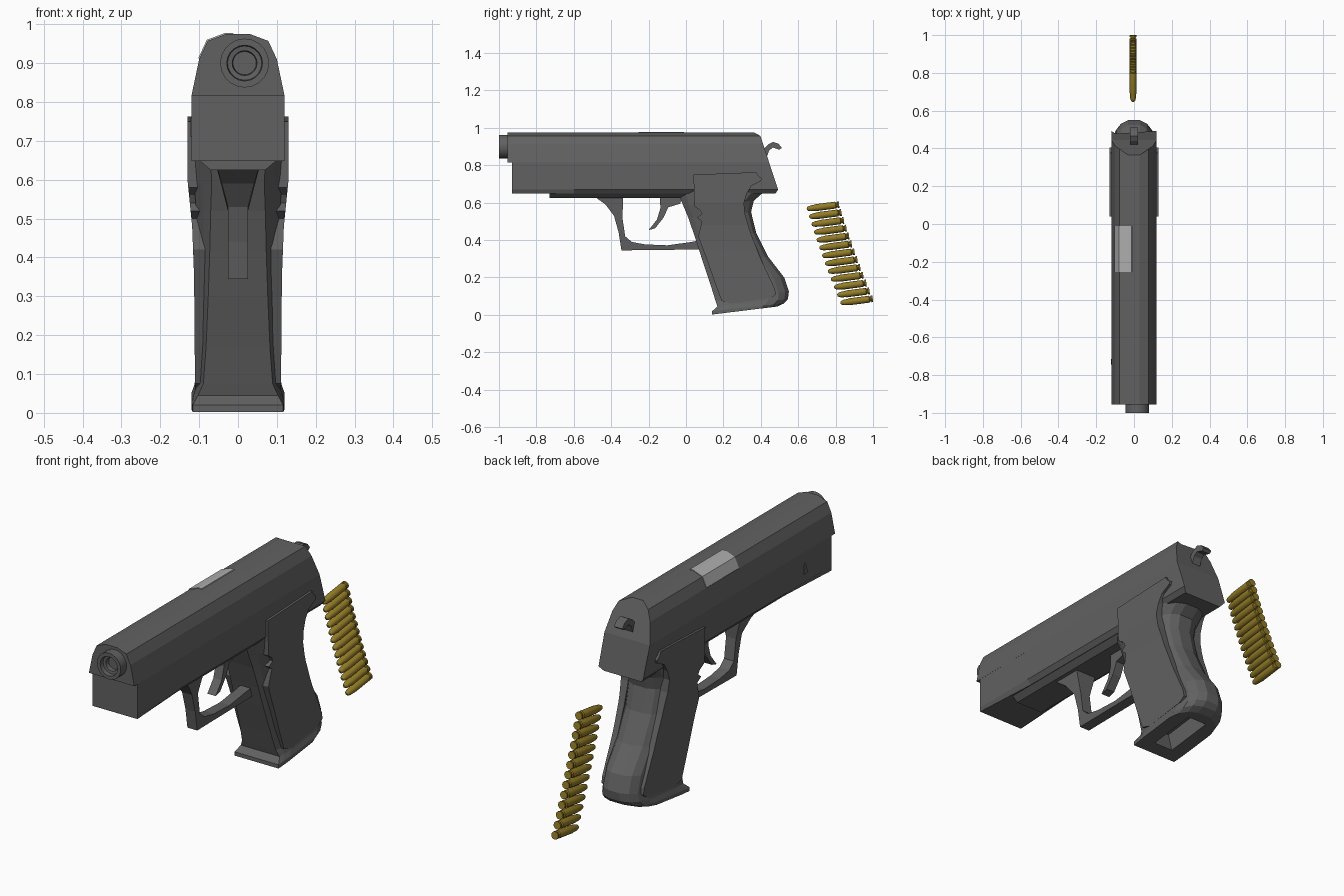
import bpy, bmesh, math
from mathutils import Vector, Matrix

if "Cube" in bpy.data.objects:
    bpy.data.objects.remove(bpy.data.objects["Cube"])


def material(name, rgb):
    m = bpy.data.materials.new(name)
    m.diffuse_color = (*rgb, 1)
    m.use_nodes = True
    m.node_tree.nodes["Principled BSDF"].inputs["Base Color"].default_value = m.diffuse_color
    return m


STEEL = material("dark_gunmetal", (0.12, 0.12, 0.12))
SILVER = material("light_steel", (0.42, 0.42, 0.42))
BRASS = material("brass", (0.29, 0.2, 0.02))


def finish(name, bm, mat):
    bmesh.ops.recalc_face_normals(bm, faces=bm.faces)
    me = bpy.data.meshes.new(name)
    bm.to_mesh(me)
    bm.free()
    me.materials.append(mat)
    ob = bpy.data.objects.new(name, me)
    bpy.context.collection.objects.link(ob)
    return ob


def loft(name, rings, mat):
    bm = bmesh.new()
    vs = [[bm.verts.new(p) for p in r] for r in rings]
    n = len(vs[0])
    for a, b in zip(vs, vs[1:]):
        for i in range(n):
            j = (i + 1) % n
            bm.faces.new((a[i], a[j], b[j], b[i]))
    bm.faces.new(vs[0])
    bm.faces.new(vs[-1])
    return finish(name, bm, mat)


def prism(name, profile, x0, x1, mat, width=None):
    """Extrude a (y, z) profile along x; width(z) may scale x."""
    f = width or (lambda z: 1)
    return loft(name, [[(x * f(z), y, z) for y, z in profile] for x in (x0, x1)], mat)


def lathe(name, profile, segs, origin, axis, mat):
    """Revolve (distance along axis, radius) points."""
    rot = Vector(axis).to_track_quat('Z', 'Y').to_matrix().to_4x4()
    mw = Matrix.Translation(origin) @ rot
    rings = [[mw @ Vector((r * math.cos(2 * math.pi * k / segs),
                           r * math.sin(2 * math.pi * k / segs), d))
              for k in range(segs)] for d, r in profile]
    return loft(name, rings, mat)


def smooth(ob, angle=35):
    bpy.ops.object.select_all(action='DESELECT')
    ob.select_set(True)
    bpy.context.view_layer.objects.active = ob
    bpy.ops.object.shade_smooth_by_angle(angle=math.radians(angle))


def mirrored(half):
    return half + [(-x, z) for x, z in reversed(half)]


def rear(z):
    return 0.365 if z > 0.97 else 0.40 + (0.95 - z) * 0.33


# slide: faceted cross-section run along y with a sloping rear face
slide_half = [(0.12, 0.815), (0.1, 0.91), (0.078, 0.957), (0.03, 0.975)]
sec = mirrored(slide_half)
loft("slide", [[(x, -0.955, z) for x, z in sec], [(x, rear(z), z) for x, z in sec]], STEEL)

# frame under the slide
frame_sec = mirrored([(0.1, 0.648), (0.118, 0.67), (0.12, 0.815)])
loft("frame", [[(x, -0.93, z) for x, z in mirrored([(0.119, 0.648), (0.119, 0.67), (0.119, 0.815)])],
               [(x, -0.6, z) for x, z in frame_sec],
               [(x, 0.478 if z < 0.66 else rear(z), z) for x, z in frame_sec]], STEEL)
rail = mirrored([(0.07, 0.625), (0.1, 0.65)])
loft("dust_cover_rail", [[(x, y, z) for x, z in rail] for y in (-0.73, 0.0)], STEEL)

# barrel muzzle with a stepped bore
smooth(lathe("barrel", [(0.1, 0.063), (0, 0.063), (0, 0.046), (0.02, 0.044), (0.022, 0.032), (0.042, 0.03)],
             20, (0.017, -1.0, 0.9), (0, 1, 0), STEEL))

# ejection port plate wrapped over the upper left edges
port_line = [(-0.012, 0.975), (-0.03, 0.975), (-0.078, 0.957), (-0.1, 0.91)]
port = [(x - 0.002, z + 0.003) for x, z in port_line] + [(x + 0.003, z - 0.004) for x, z in reversed(port_line)]
loft("ejection_port", [[(x, y, z) for x, z in port] for y in (-0.255, -0.01)], SILVER)

# small catch on the left of the frame
prism("takedown_catch", [(-0.745, 0.71), (-0.715, 0.71), (-0.725, 0.76), (-0.735, 0.76)], -0.122, -0.11, STEEL)

# hammer
prism("hammer", [(0.40, 0.83), (0.43, 0.84), (0.445, 0.88), (0.465, 0.895), (0.5, 0.883), (0.512, 0.893),
                 (0.495, 0.915), (0.465, 0.925), (0.44, 0.912), (0.40, 0.87)], -0.022, 0.022, STEEL)

# grip: rings of (front y, front z, back y, back z, half width, front width share)
grip_rings = [(-0.05, 0.67, 0.465, 0.7, 0.118, 0.6), (-0.015, 0.585, 0.362, 0.61, 0.113, 0.6),
              (0.012, 0.52, 0.348, 0.55, 0.108, 0.65), (0.05, 0.41, 0.375, 0.44, 0.104, 0.7),
              (0.085, 0.3, 0.44, 0.31, 0.102, 0.75), (0.13, 0.165, 0.525, 0.2, 0.103, 0.8),
              (0.158, 0.075, 0.55, 0.125, 0.105, 0.85), (0.168, 0.045, 0.545, 0.085, 0.112, 0.92),
              (0.14, 0.02, 0.525, 0.062, 0.12, 0.97), (0.14, 0.002, 0.49, 0.045, 0.12, 0.97)]
rings = []
for yf, zf, yb, zb, w, fr in grip_rings:
    half = [(0, fr), (0.08, (1 + fr) / 2), (0.2, 1), (0.72, 1), (0.86, 0.88), (0.95, 0.65), (1, 0.3)]
    loop = half + [(t, -s) for t, s in reversed(half)]
    rings.append([(s * w, yf + t * (yb - yf), zf + t * (zb - zf)) for t, s in loop])
grip = loft("grip", rings, STEEL)

# magazine well opening cut into the base
cutter = prism("magazine_well_cutter", [(0.22, -0.05), (0.46, -0.05), (0.42, 0.13), (0.18, 0.1)],
               -0.05, 0.05, STEEL)
cutter.hide_render = True
cutter.hide_set(True)
cut = grip.modifiers.new("magazine_well", 'BOOLEAN')
cut.object = cutter
cut.operation = 'DIFFERENCE'
cut.solver = 'EXACT'

# grip panels, thinner towards the bottom
panel = [(0.04, 0.75), (0.375, 0.763), (0.385, 0.745), (0.405, 0.73), (0.4, 0.715), (0.35, 0.69), (0.325, 0.65),
         (0.31, 0.6), (0.315, 0.54), (0.345, 0.44), (0.4, 0.3), (0.475, 0.14), (0.48, 0.11), (0.455, 0.09),
         (0.24, 0.06), (0.19, 0.075), (0.155, 0.17), (0.11, 0.3), (0.065, 0.42), (0.085, 0.5), (0.06, 0.52),
         (0.085, 0.54), (0.075, 0.56), (0.045, 0.58)]


def panel_x(z):
    pts = [(0.0, 0.11), (0.35, 0.113), (0.48, 0.118), (0.6, 0.13), (1, 0.13)]
    for (z0, x0), (z1, x1) in zip(pts, pts[1:]):
        if z <= z1:
            return x0 + (x1 - x0) * (z - z0) / (z1 - z0)


for side, label in ((1, "right"), (-1, "left")):
    bm = bmesh.new()
    bm.faces.new([bm.verts.new((0, y, z)) for y, z in panel])
    for cz in (0.35, 0.48, 0.6):
        bmesh.ops.bisect_plane(bm, geom=bm.verts[:] + bm.edges[:] + bm.faces[:],
                               plane_co=(0, 0, cz), plane_no=(0, 0, 1))
    inner = bm.verts[:]
    ext = bmesh.ops.extrude_face_region(bm, geom=bm.faces[:], use_keep_orig=True)
    outer = [g for g in ext["geom"] if isinstance(g, bmesh.types.BMVert)]
    for v in inner:
        v.co.x = side * 0.085
    for v in outer:
        v.co.x = side * panel_x(v.co.z)
    finish(label + "_grip_panel", bm, STEEL)

# trigger guard, flaring where it meets the frame
guard = [(-0.5, 0.64), (-0.43, 0.59), (-0.385, 0.53), (-0.36, 0.44), (-0.345, 0.345), (0.08, 0.35), (0.08, 0.4),
         (0.03, 0.39), (-0.1, 0.372), (-0.22, 0.377), (-0.29, 0.39), (-0.325, 0.42), (-0.34, 0.52), (-0.335, 0.64)]
prism("trigger_guard", guard, -0.026, 0.026, STEEL, lambda z: 1 + max(0, z - 0.54) * 12)

# trigger
prism("trigger", [(-0.14, 0.65), (-0.02, 0.65), (-0.03, 0.595), (-0.095, 0.575), (-0.12, 0.52), (-0.165, 0.463),
                  (-0.2, 0.453), (-0.155, 0.51), (-0.137, 0.57)], -0.022, 0.022, STEEL)

# row of cartridges beside the grip
COUNT = 13
for i in range(COUNT):
    t = i / (COUNT - 1)
    y = 0.646 + 0.15 * t + 0.03 * t * t
    shell = [(0, 0.005), (0.006, 0.011), (0.02, 0.015), (0.045, 0.017), (0.05, 0.0185), (0.155, 0.0185),
             (0.158, 0.014), (0.164, 0.014), (0.166, 0.0185), (0.174, 0.0185)]
    smooth(lathe("cartridge_%02d" % (i + 1), shell, 12, (-0.005, y, 0.567 - 0.503 * t), (0, 0.99, 0.13), BRASS))
